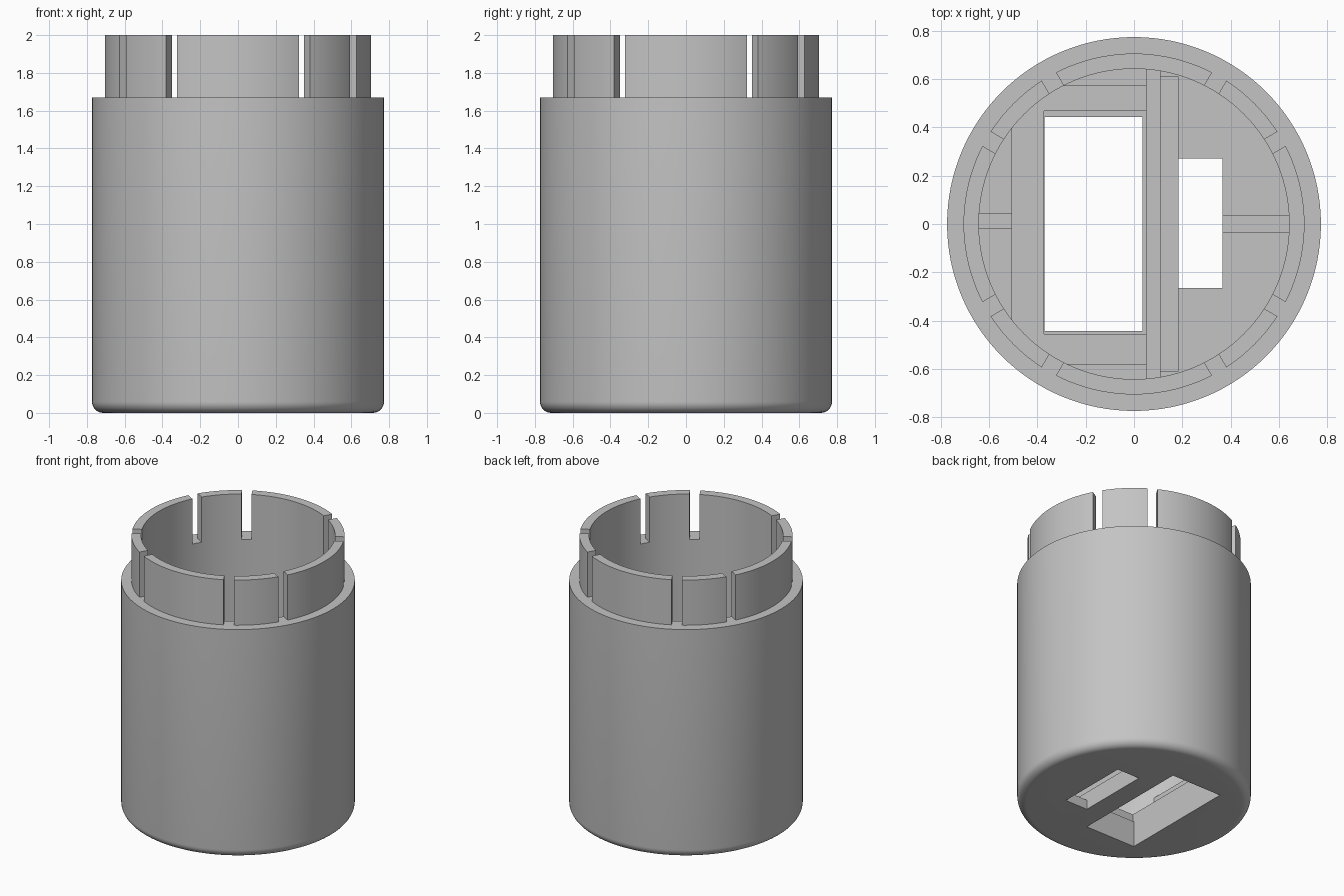
import bpy, bmesh, math
from mathutils import Vector

if "Cube" in bpy.data.objects:
    bpy.data.objects.remove(bpy.data.objects["Cube"], do_unlink=True)

OUTER, COLLAR, INNER = 0.773, 0.705, 0.642
SHOULDER, TOP, FLOOR, DECK = 1.67, 2.0, 0.07, 0.19
SEGMENTS = 128

grey = bpy.data.materials.new("light_grey")
grey.use_nodes = True
colour = (0.55, 0.55, 0.55, 1)
grey.diffuse_color = colour
grey.node_tree.nodes["Principled BSDF"].inputs["Base Color"].default_value = colour


def finish(name, bm):
    bmesh.ops.remove_doubles(bm, verts=bm.verts, dist=0.0001)
    bmesh.ops.recalc_face_normals(bm, faces=bm.faces)
    mesh = bpy.data.meshes.new(name)
    bm.to_mesh(mesh)
    bm.free()
    mesh.materials.append(grey)
    obj = bpy.data.objects.new(name, mesh)
    bpy.context.collection.objects.link(obj)
    return obj


def lathe(name, profile, closed=False):
    bm = bmesh.new()
    verts = [bm.verts.new((r, 0, z)) for r, z in profile]
    edges = [bm.edges.new(pair) for pair in zip(verts, verts[1:])]
    if closed:
        edges.append(bm.edges.new((verts[-1], verts[0])))
    bmesh.ops.spin(bm, geom=verts + edges, axis=(0, 0, 1), cent=(0, 0, 0),
                   angle=math.tau, steps=SEGMENTS, use_merge=False)
    return finish(name, bm)


def box(name, x, y, z, angle=0):
    bm = bmesh.new()
    bmesh.ops.create_cube(bm, size=1)
    for v in bm.verts:
        v.co = Vector([lo + (c + 0.5) * (hi - lo)
                       for c, (lo, hi) in zip(v.co, (x, y, z))])
    obj = finish(name, bm)
    obj.rotation_euler.z = angle
    return obj


def fitted_block(name, x, y, z):
    """A block trimmed to the round inner wall."""
    bm = bmesh.new()
    bmesh.ops.create_cone(bm, cap_ends=True, segments=SEGMENTS, radius1=INNER + 0.01,
                          radius2=INNER + 0.01, depth=z[1] - z[0])
    bmesh.ops.translate(bm, verts=bm.verts, vec=(0, 0, sum(z) / 2))
    for axis, limits in ((Vector((1, 0, 0)), x), (Vector((0, 1, 0)), y)):
        for limit, sign in zip(limits, (-1, 1)):
            cut = bmesh.ops.bisect_plane(
                bm, geom=bm.verts[:] + bm.edges[:] + bm.faces[:],
                plane_co=axis * limit, plane_no=axis * sign, clear_outer=True)
            rim = [e for e in cut["geom_cut"] if isinstance(e, bmesh.types.BMEdge)]
            if rim:
                bmesh.ops.contextual_create(bm, geom=rim)
    return finish(name, bm)


def carve(obj, cutter):
    cutter.hide_render = True
    bpy.context.view_layer.objects.active = obj
    mod = obj.modifiers.new("cut", 'BOOLEAN')
    mod.operation, mod.solver, mod.object = 'DIFFERENCE', 'EXACT', cutter
    bpy.ops.object.modifier_apply(modifier=mod.name)


# Cup body with rounded lower rim
R = 0.06
fillet = [(OUTER - R + R * math.sin(a), R - R * math.cos(a))
          for a in (math.pi / 2 * i / 8 for i in range(9))]
body = lathe("cup_body", [(0, 0)] + fillet + [(OUTER, SHOULDER), (INNER, SHOULDER),
                                              (INNER, FLOOR), (0, FLOOR)])

# Slotted collar
collar = lathe("slotted_collar", [(INNER, SHOULDER), (COLLAR, SHOULDER),
                                  (COLLAR, TOP), (INNER, TOP)], closed=True)
cutters = []
for degrees in (30, 60, 120, 150):
    slot = box("slot_cutter", (-1, 1), (-0.034, 0.034), (1.5, 2.2), math.radians(degrees))
    cutters.append(slot)

# Interior floor, shelves, divider and ribs
deck = fitted_block("raised_floor", (-1, 0.06), (-1, 1), (FLOOR - 0.01, DECK + 0.06))
side_shelf = fitted_block("side_shelf", (-1, -0.505), (-1, 1), (FLOOR, 0.4))
end_shelves = [fitted_block("back_shelf", (-1, 0.06), (0.57, 1), (FLOOR, 0.4)),
               fitted_block("front_shelf", (-1, 0.06), (-1, -0.58), (FLOOR, 0.4))]
divider = fitted_block("divider_wall", (0.05, 0.11), (-1, 1), (FLOOR - 0.01, 0.5))
lip = fitted_block("divider_step", (0.11, 0.185), (-0.61, 0.61), (FLOOR - 0.01, 0.13))
ribs = [fitted_block("left_rib", (0.367, 1), (-0.035, 0.035), (FLOOR - 0.01, 0.4)),
        fitted_block("right_rib", (-1, -0.505), (-0.02, 0.045), (DECK, 0.45))]

# Rectangular openings through the base
large = box("large_opening_cutter", (-0.37, 0.035), (-0.443, 0.443), (-0.1, 0.8))
pocket = box("pocket_cutter", (-0.372, 0.05), (-0.455, 0.468), (DECK, 0.8))
small = box("small_opening_cutter", (0.185, 0.366), (-0.265, 0.27), (-0.1, 0.3))
cutters += [large, pocket, small]
bpy.context.view_layer.update()

for cutter in cutters[:4]:
    carve(collar, cutter)
for cutter in (large, small):
    carve(body, cutter)
for cutter in (large, pocket):
    carve(deck, cutter)
for cutter in cutters:
    bpy.data.objects.remove(cutter, do_unlink=True)

# Smooth curved walls, crisp edges
bpy.ops.object.select_all(action='DESELECT')
for obj in [body, collar, deck, side_shelf, divider, lip] + end_shelves + ribs:
    obj.select_set(True)
bpy.context.view_layer.objects.active = body
bpy.ops.object.shade_smooth_by_angle(angle=math.radians(30))
